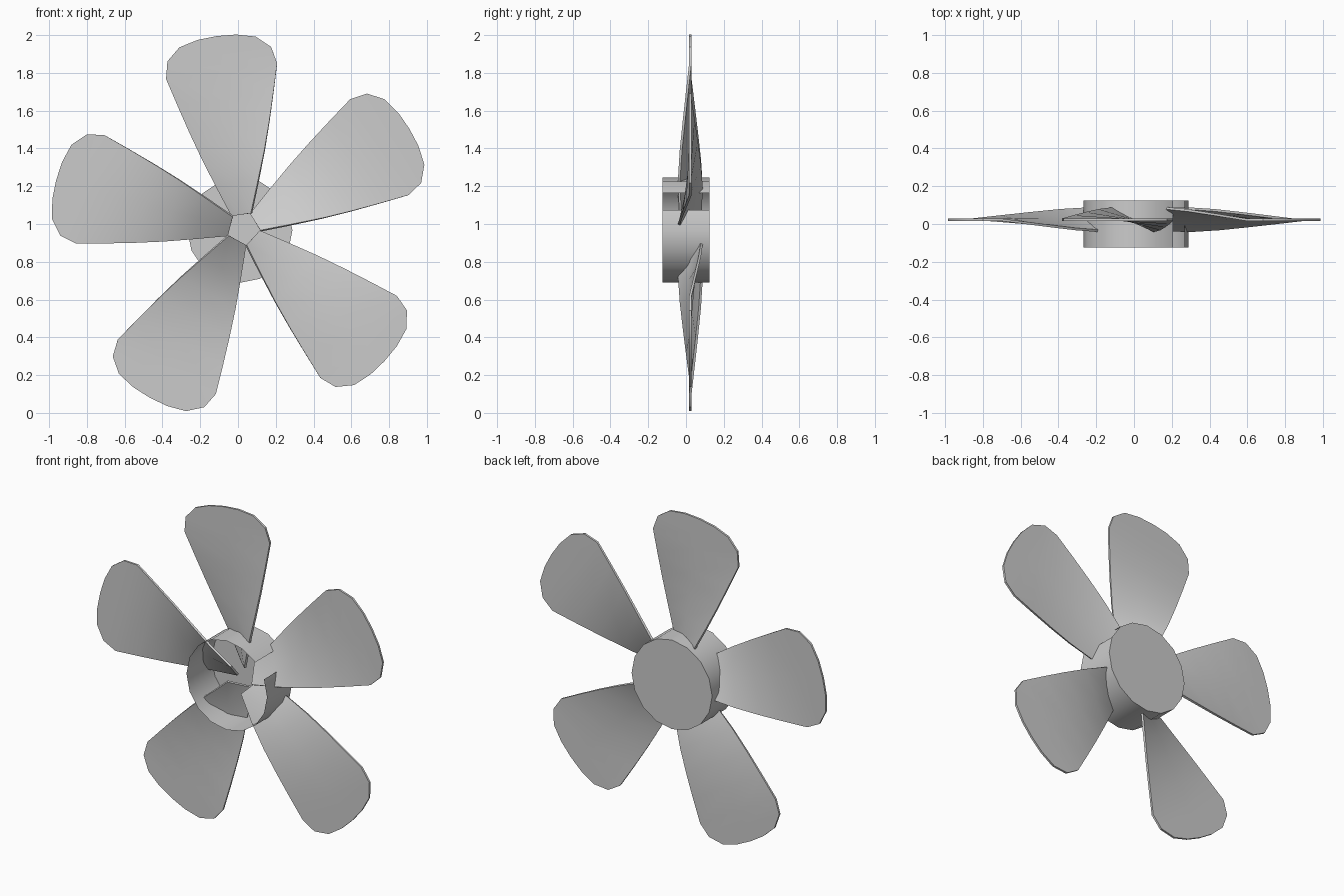
import bpy, bmesh
from math import cos, sin, pi, radians

if "Cube" in bpy.data.objects:
    bpy.data.objects.remove(bpy.data.objects["Cube"])


def make_object(name, bm, angle=35):
    bmesh.ops.recalc_face_normals(bm, faces=bm.faces)
    me = bpy.data.meshes.new(name)
    bm.to_mesh(me)
    bm.free()
    ob = bpy.data.objects.new(name, me)
    bpy.context.collection.objects.link(ob)
    bpy.ops.object.select_all(action='DESELECT')
    ob.select_set(True)
    bpy.context.view_layer.objects.active = ob
    bpy.ops.object.shade_smooth_by_angle(angle=radians(angle))
    return ob


# Hub: thin 16-sided cup, open to the front, one wall panel missing
def make_hub(cx, cz, r, depth, sides=16, gap=1):
    bm = bmesh.new()
    rings = []
    for y in (-depth, depth):
        rings.append([bm.verts.new((cx + r * cos(2 * pi * i / sides), y,
                                    cz + r * sin(2 * pi * i / sides)))
                      for i in range(sides)])
    front, back = rings
    for i in range(sides):
        if i != gap:
            j = (i + 1) % sides
            bm.faces.new((front[i], front[j], back[j], back[i]))
    bm.faces.new(back)
    return make_object("hub", bm)


# Blade outline: distance from root, half width, half twist depth
PROFILE = [(0.0, 0.052, 0.054), (0.17, 0.114, 0.060), (0.32, 0.167, 0.050),
           (0.47, 0.214, 0.034), (0.62, 0.257, 0.017), (0.767, 0.297, 0.0),
           (0.858, 0.277, 0.0), (0.923, 0.203, 0.0), (0.948, 0.102, 0.0)]


def make_blade(name, rx, rz, degrees):
    a = radians(degrees)
    bm = bmesh.new()
    rows = []
    for u, w, d in PROFILE:
        row = []
        for s in (-1, 0, 1):
            bulge = 0.006 if (u > 0.94 and s == 0) else 0
            p, v = u + bulge, s * w
            row.append(bm.verts.new((rx + p * cos(a) - v * sin(a),
                                     0.023 + s * d,
                                     rz + p * sin(a) + v * cos(a))))
        rows.append(row)
    for r0, r1 in zip(rows, rows[1:]):
        for k in range(2):
            bm.faces.new((r0[k], r0[k + 1], r1[k + 1], r1[k]))
    ob = make_object(name, bm)
    mod = ob.modifiers.new("thickness", 'SOLIDIFY')
    mod.thickness = 0.013
    mod.offset = 0
    bpy.ops.object.modifier_apply(modifier=mod.name)
    bpy.ops.object.shade_smooth_by_angle(angle=radians(35))


make_hub(0.01, 0.967, 0.278, 0.125)

# Five blades: root centre x, z and direction
BLADES = [(0.02, 1.05, 98.0), (0.0925, 1.008, 31.3), (0.078, 0.925, -43.0),
          (-0.005, 0.915, -119.0), (-0.04, 0.99, 165.4)]
for n, (x, z, deg) in enumerate(BLADES, 1):
    make_blade(f"blade_{n}", x, z, deg)
